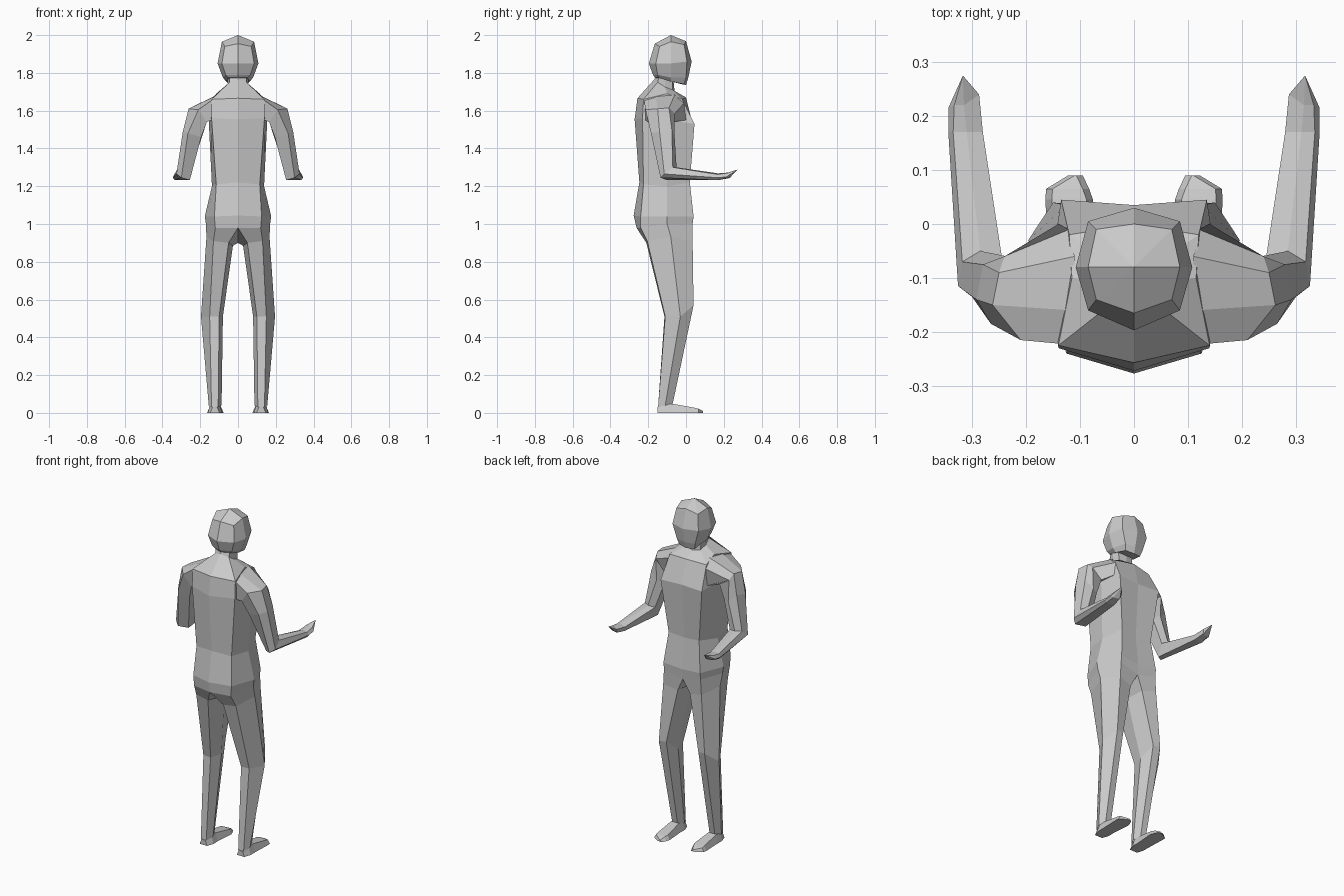
import bpy, bmesh


def loft(name, rings, closed=True, cap_start=False, cap_end=False):
    """Skin a list of equal-length point rings and mirror the result across x = 0."""
    bm = bmesh.new()
    vs = [[bm.verts.new(p) for p in r] for r in rings]
    n = len(rings[0])
    for a, b in zip(vs, vs[1:]):
        for i in range(n if closed else n - 1):
            j = (i + 1) % n
            bm.faces.new((a[i], a[j], b[j], b[i]))
    if cap_start:
        bm.faces.new(vs[0])
    if cap_end:
        bm.faces.new(vs[-1])
    bmesh.ops.remove_doubles(bm, verts=bm.verts, dist=0.0005)
    bmesh.ops.recalc_face_normals(bm, faces=bm.faces)
    me = bpy.data.meshes.new(name)
    bm.to_mesh(me)
    bm.free()
    ob = bpy.data.objects.new(name, me)
    bpy.context.collection.objects.link(ob)
    mod = ob.modifiers.new("mirror", 'MIRROR')
    mod.use_mirror_merge = True
    mod.merge_threshold = 0.001
    return ob


# The body faces +y. Half rings run: front centre, front corner, side, back corner, back centre
hip = [(0, .03, .97), (.12, .035, 1.0), (.17, -.1, 1.0), (.12, -.24, .98), (0, -.262, .98)]

# Torso and neck
loft("torso", [
    hip,
    [(0, .035, 1.03), (.12, .04, 1.04), (.176, -.1, 1.04), (.125, -.24, 1.04), (0, -.277, 1.045)],
    [(0, .015, 1.21), (.1, .02, 1.22), (.138, -.1, 1.2), (.115, -.225, 1.21), (0, -.247, 1.22)],
    [(0, .035, 1.53), (.135, .045, 1.53), (.155, -.09, 1.55), (.14, -.23, 1.56), (0, -.272, 1.555)],
    [(0, 0, 1.67), (.12, -.02, 1.66), (.115, -.1, 1.69), (.14, -.225, 1.66), (0, -.257, 1.666)],
    [(0, -.06, 1.70), (.045, -.07, 1.71), (.052, -.11, 1.725), (.045, -.15, 1.75), (0, -.168, 1.765)],
    [(0, -.07, 1.79), (.05, -.075, 1.79), (.06, -.11, 1.79), (.045, -.14, 1.79), (0, -.155, 1.79)],
], closed=False)

# Head
loft("head", [
    [(0, 0, 1.735), (.05, -.01, 1.74), (.06, -.08, 1.755), (.05, -.145, 1.775), (0, -.165, 1.775)],
    [(0, .012, 1.775), (.06, 0, 1.775), (.08, -.08, 1.775), (.065, -.15, 1.79), (0, -.175, 1.79)],
    [(0, .03, 1.86), (.085, .005, 1.86), (.108, -.08, 1.85), (.085, -.16, 1.85), (0, -.197, 1.85)],
    [(0, .0, 1.968), (.07, -.01, 1.95), (.085, -.08, 1.965), (.07, -.14, 1.94), (0, -.165, 1.955)],
    [(0, -.08, 2.0)] * 5,
], closed=False, cap_start=True)

# Legs: each grows from half of the hip ring plus a crotch point
loft("leg", [
    hip + [(0, -.1, .9)],
    [(.04, .02, .89), (.125, .035, .91), (.167, -.08, .93), (.13, -.205, .91), (.05, -.21, .9), (.027, -.09, .885)],
    [(.105, .035, .57), (.15, .04, .57), (.196, -.03, .51), (.15, -.11, .51), (.1, -.114, .51), (.08, -.04, .51)],
    [(.105, -.07, .05), (.14, -.07, .05), (.155, -.11, .04), (.14, -.148, .03), (.105, -.148, .03), (.087, -.11, .04)],
])


# Feet: rectangular sections along y
def foot_section(y, x0, x1, top):
    return [(x0, y, 0), (x1, y, 0), (x1 - .012, y, top), (x0 + .012, y, top)]


loft("foot", [foot_section(-.15, .098, .147, .03), foot_section(-.11, .084, .16, .045),
              foot_section(-.07, .085, .16, .048), foot_section(.045, .076, .164, .027),
              foot_section(.065, .083, .163, .022), foot_section(.09, .095, .122, .01)],
     cap_start=True, cap_end=True)

# Arms: shoulder, upper arm, elbow, wrist, hand
loft("arm", [
    [(.12, -.01, 1.64), (.11, -.06, 1.685), (.115, -.16, 1.68), (.135, -.222, 1.658), (.14, -.215, 1.55), (.14, .0, 1.55)],
    [(.24, -.06, 1.585), (.25, -.09, 1.615), (.262, -.15, 1.61), (.21, -.215, 1.605), (.165, -.2, 1.54), (.17, -.07, 1.54)],
    [(.235, -.06, 1.46), (.28, -.075, 1.5), (.292, -.14, 1.49), (.265, -.185, 1.48), (.195, -.175, 1.46), (.195, -.08, 1.45)],
    [(.285, -.05, 1.3), (.318, -.07, 1.3), (.326, -.115, 1.265), (.3, -.135, 1.245), (.255, -.1, 1.232), (.245, -.06, 1.295)],
    [(.31, .17, 1.268), (.335, .17, 1.262), (.344, .17, 1.245), (.335, .17, 1.232), (.285, .17, 1.232), (.28, .17, 1.258)],
    [(.315, .22, 1.272), (.333, .22, 1.27), (.344, .215, 1.25), (.33, .22, 1.243), (.292, .23, 1.243), (.287, .24, 1.268)],
    [(.317, .275, 1.289)] * 6,
])
